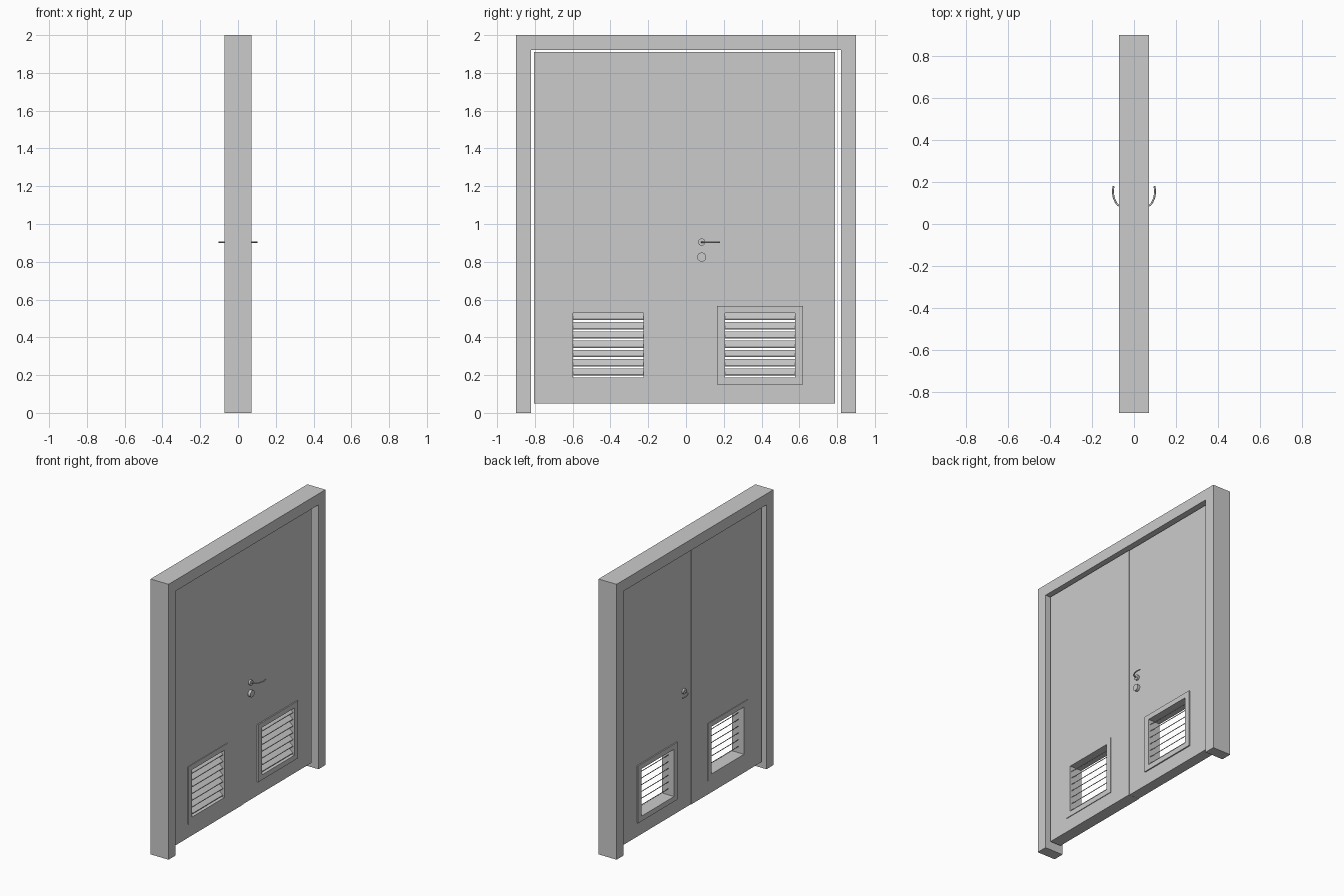
import bpy, bmesh, math
from mathutils import Vector

if "Cube" in bpy.data.objects:
    bpy.data.objects.remove(bpy.data.objects["Cube"])


def finish(name, bm):
    bmesh.ops.recalc_face_normals(bm, faces=bm.faces)
    me = bpy.data.meshes.new(name)
    bm.to_mesh(me)
    bm.free()
    ob = bpy.data.objects.new(name, me)
    bpy.context.collection.objects.link(ob)
    return ob


def prism(name, plane_pts, a, b, axis="x"):
    """Extrude a flat outline: (y, z) along x, or (x, z) along y."""
    bm = bmesh.new()
    put = (lambda p: (a, p[0], p[1])) if axis == "x" else (lambda p: (p[0], a, p[1]))
    face = bm.faces.new([bm.verts.new(put(p)) for p in plane_pts])
    ext = bmesh.ops.extrude_face_region(bm, geom=[face])["geom"]
    move = Vector((b - a, 0, 0)) if axis == "x" else Vector((0, b - a, 0))
    bmesh.ops.translate(bm, vec=move, verts=[v for v in ext if isinstance(v, bmesh.types.BMVert)])
    return finish(name, bm)


def ring(name, outer, inner, x):
    """Rectangular plate with a rectangular hole; rects are (y0, z0, y1, z1)."""
    bm = bmesh.new()
    loops = []
    for sx in (-x, x):
        for y0, z0, y1, z1 in (outer, inner):
            loops.append([bm.verts.new((sx, y, z)) for y, z in ((y0, z0), (y1, z0), (y1, z1), (y0, z1))])
    bo, bi, fo, fi = loops
    for i in range(4):
        j = (i + 1) % 4
        for p, q in ((bo, bi), (bi, fi), (fi, fo), (fo, bo)):
            bm.faces.new((p[i], p[j], q[j], q[i]))
    return finish(name, bm)


def disc(name, r, x0, x1, y, z):
    bpy.ops.mesh.primitive_cylinder_add(vertices=24, radius=r, depth=abs(x1 - x0),
                                        location=((x0 + x1) / 2, y, z), rotation=(0, math.pi / 2, 0))
    ob = bpy.context.object
    ob.name = name
    bpy.ops.object.shade_smooth_by_angle()
    return ob


# Door surround: two jambs and a head
prism("door_frame", [(-.9, 0), (-.82, 0), (-.82, 1.92), (.82, 1.92), (.82, 0), (.9, 0), (.9, 2), (-.9, 2)],
      -.0725, .0725)

# Leaves, each with a louvred vent
for side, y0, y1, half, vy in (("left", -.805, 0, .043, -.411), ("right", .001, .79, .039, .392)):
    ring(side + "_leaf", (y0, .05, y1, 1.91), (vy - .2, .17, vy + .2, .545), half)
    ring(side + "_vent_frame", (vy - .2275, .15, vy + .2275, .567), (vy - .186, .187, vy + .186, .53), .048)
    for i in range(7):
        z = .197 + .049 * i
        # slat drops towards +x
        prism(f"{side}_vent_slat_{i + 1}",
              [(.036, z), (.036, z + .005), (-.004, z + .039), (-.004, z + .034)],
              vy - .187, vy + .187, axis="y")

# Lever handles on both faces
HY, HZ = .083, .904
for side, s in (("front", 1), ("back", -1)):
    disc(side + "_handle_rose", .019, s * .036, s * .052, HY, HZ)
    cu = bpy.data.curves.new(side + "_lever", "CURVE")
    cu.dimensions = "3D"
    cu.bevel_depth = .0045
    cu.bevel_resolution = 2
    cu.resolution_u = 6
    cu.use_fill_caps = True
    sp = cu.splines.new("BEZIER")
    path = [(.04, HY), (.072, .088), (.092, .115), (.1, .155), (.097, .18)]
    sp.bezier_points.add(len(path) - 1)
    for bp, (x, y) in zip(sp.bezier_points, path):
        bp.co = (s * x, y, HZ)
        bp.handle_left_type = bp.handle_right_type = "AUTO"
    ob = bpy.data.objects.new(side + "_lever", cu)
    bpy.context.collection.objects.link(ob)

# Lock cylinder below the front handle
disc("lock_cylinder", .024, .036, .058, HY, .825)
